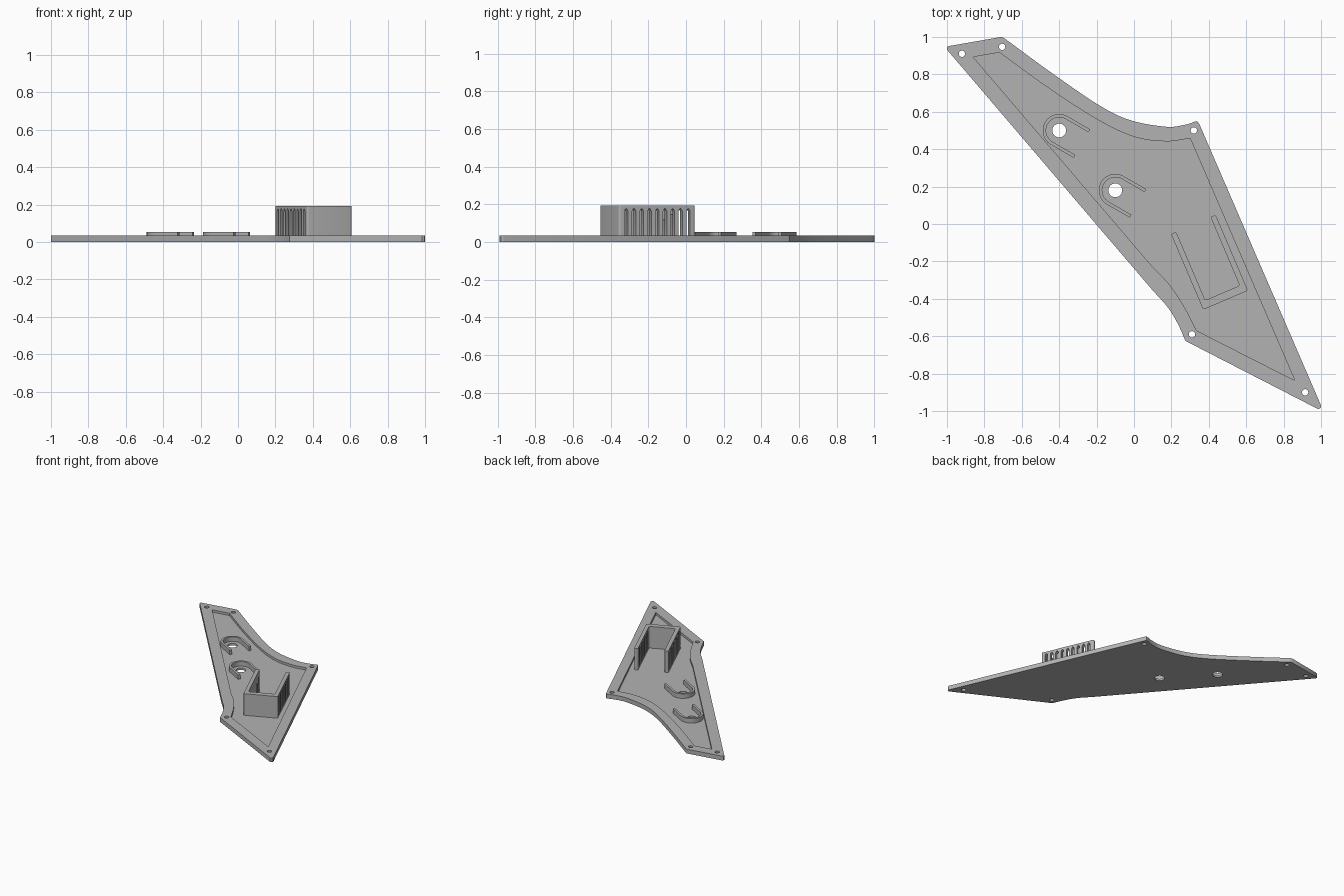
import bpy, bmesh, math
from mathutils import Vector

if "Cube" in bpy.data.objects:
    bpy.data.objects.remove(bpy.data.objects["Cube"])

RIM, FLOOR = 0.035, 0.016

grey = bpy.data.materials.new("light grey plastic")
grey.diffuse_color = (0.45, 0.45, 0.45, 1)
grey.use_nodes = True
grey.node_tree.nodes["Principled BSDF"].inputs["Base Color"].default_value = grey.diffuse_color


def prism(name, pts, z0, z1):
    """Extrude a closed outline between two heights."""
    bm = bmesh.new()
    face = bm.faces.new([bm.verts.new((x, y, z0)) for x, y in pts])
    ext = bmesh.ops.extrude_face_region(bm, geom=[face])["geom"]
    for v in ext:
        if isinstance(v, bmesh.types.BMVert):
            v.co.z = z1
    bmesh.ops.recalc_face_normals(bm, faces=bm.faces)
    me = bpy.data.meshes.new(name)
    bm.to_mesh(me)
    bm.free()
    me.materials.append(grey)
    ob = bpy.data.objects.new(name, me)
    bpy.context.collection.objects.link(ob)
    return ob


def cut(ob, cutters):
    """Subtract each cutter from the object, then remove the cutter."""
    bpy.context.view_layer.objects.active = ob
    for c in cutters:
        m = ob.modifiers.new("cut", "BOOLEAN")
        m.operation, m.solver, m.object = "DIFFERENCE", "EXACT", c
        bpy.ops.object.modifier_apply(modifier=m.name)
        bpy.data.objects.remove(c)


def smooth(ob):
    bpy.ops.object.select_all(action="DESELECT")
    ob.select_set(True)
    bpy.context.view_layer.objects.active = ob
    bpy.ops.object.shade_smooth_by_angle(angle=math.radians(30))


def curve(pts, n=6):
    """Smooth curve through the points."""
    p = [Vector(q) for q in pts]
    p = [2 * p[0] - p[1]] + p + [2 * p[-1] - p[-2]]
    out = []
    for a, b, c, d in zip(p, p[1:], p[2:], p[3:]):
        for i in range(n):
            t = i / n
            out.append(0.5 * (2 * b + (c - a) * t + (2 * a - 5 * b + 4 * c - d) * t**2
                              + (3 * b - a - 3 * c + d) * t**3))
    return [tuple(q) for q in out] + [tuple(pts[-1])]


def rounded(pts, r, n=4):
    """Round every corner of a polygon."""
    out = []
    for i, q in enumerate(pts):
        p, a, b = Vector(q), Vector(pts[i - 1]), Vector(pts[(i + 1) % len(pts)])
        s, e = p + (a - p).normalized() * r, p + (b - p).normalized() * r
        for k in range(n + 1):
            t = k / n
            out.append(tuple(s * (1 - t)**2 + p * 2 * t * (1 - t) + e * t * t))
    return out


def circle(x, y, r, n=24):
    return [(x + r * math.cos(2 * math.pi * i / n), y + r * math.sin(2 * math.pi * i / n))
            for i in range(n)]


# Plate: swept outline with a shallow pocket inside a raised rim
back = curve([(-0.685, 0.987), (-0.45, 0.815), (-0.19, 0.637), (-0.02, 0.555),
              (0.17, 0.52), (0.27, 0.53), (0.325, 0.547)])
front = curve([(0.275, -0.625), (0.235, -0.535), (0.18, -0.445), (0.10, -0.355)])
outline = ([(-1.0, 0.932), (-1.0, 0.945), (-0.992, 0.951), (-0.71, 1.0), (-0.70, 0.997)] + back
           + [(0.337, 0.55), (0.347, 0.54), (1.0, -0.97), (0.998, -0.984), (0.985, -0.99)] + front)
plate = prism("base_plate", outline, 0, RIM)
pocket = ([(-0.86, 0.893)]
          + curve([(-0.72, 0.917), (-0.45, 0.722), (-0.19, 0.555), (0.005, 0.465),
                   (0.17, 0.442), (0.30, 0.458)])
          + [(0.86, -0.837)]
          + curve([(0.335, -0.57), (0.27, -0.445), (0.19, -0.325), (0.10, -0.23)]))
U_CENTRES = [(-0.40, 0.50), (-0.10, 0.18)]
SCREWS = [(-0.92, 0.91), (-0.705, 0.947), (0.32, 0.50), (0.31, -0.59), (0.915, -0.90)]
cut(plate, [prism("pocket_cutter", pocket, FLOOR, 0.1)]
    + [prism("screw_cutter", circle(x, y, 0.017), -0.1, 0.1) for x, y in SCREWS]
    + [prism("hole_cutter", circle(x, y, 0.037), -0.1, 0.1) for x, y in U_CENTRES])
smooth(plate)

# U-shaped ridges around the two large holes
d, nrm = Vector((math.cos(math.radians(-30)), math.sin(math.radians(-30)))), Vector((0.5, 0.866))
for i, c in enumerate(U_CENTRES):
    c = Vector(c)

    def arc(r):
        pts = [c + nrm * r * math.cos(math.pi * k / 20) - d * r * math.sin(math.pi * k / 20)
               for k in range(21)]
        return [pts[0] + d * 0.14] + pts + [pts[-1] + d * 0.14]

    ridge = prism(f"u_ridge_{i + 1}", [tuple(q) for q in arc(0.088) + arc(0.07)[::-1]],
                  FLOOR - 0.004, 0.053)
    smooth(ridge)

# Three-sided housing: u runs across the front wall, v along the side walls
O = Vector((0.37, -0.458))
u = Vector((0.92, 0.392)).normalized()
v = Vector((-u.y, u.x))
W, L, T, TOP = 0.26, 0.44, 0.03, 0.193


def at(a, b):
    return tuple(O + u * a + v * b)


walls = [at(0, L), at(0, 0), at(W, 0), at(W, L), at(W - T, L), at(W - T, 0.042), at(T, 0.042), at(T, L)]
housing = prism("housing_walls", rounded(walls, 0.012), FLOOR - 0.004, TOP)


def slot(side, t):
    """Pointed vent slot through one side wall."""
    ob = prism("slot_cutter", [(-0.011, 0.02), (0.011, 0.02), (0.011, 0.163),
                               (0.006, 0.173), (0, 0.179), (-0.006, 0.173), (-0.011, 0.163)], 0, 1)
    lo, hi = (-0.02, T) if side == 0 else (W - T, W + 0.02)
    for vert in ob.data.vertices:
        b, z, e = vert.co
        x, y = at(lo + (hi - lo) * e, t + b)
        vert.co = (x, y, z)
    bm = bmesh.new()
    bm.from_mesh(ob.data)
    bmesh.ops.recalc_face_normals(bm, faces=bm.faces)
    bm.to_mesh(ob.data)
    bm.free()
    return ob


cut(housing, [slot(s, 0.042 + 0.0447 * i) for s in (0, 1) for i in range(9)])
smooth(housing)
